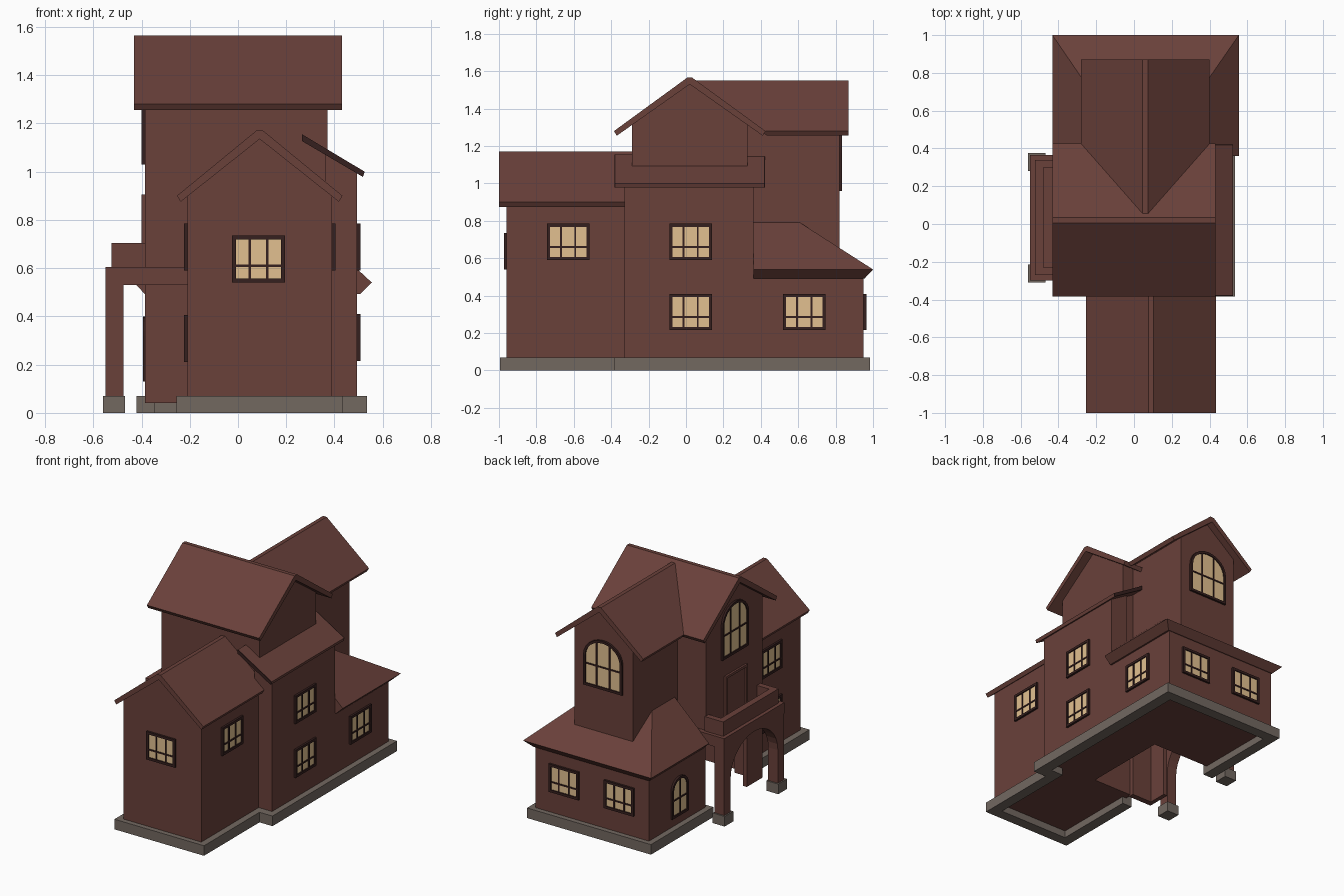
import bpy, bmesh, math
from mathutils import Matrix, Vector

if "Cube" in bpy.data.objects:
    bpy.data.objects.remove(bpy.data.objects["Cube"])

def material(name, rgb):
    m = bpy.data.materials.new(name)
    m.diffuse_color = (*rgb, 1)
    m.use_nodes = True
    m.node_tree.nodes["Principled BSDF"].inputs["Base Color"].default_value = m.diffuse_color
    return m

BROWN = material("brown walls and roofs", (0.142, 0.052, 0.042))
DARK = material("dark trim", (0.036, 0.014, 0.013))
GLASS = material("warm glass", (0.76, 0.53, 0.28))
STONE = material("grey stone", (0.17, 0.138, 0.118))

def finish(name, bm, mats):
    bmesh.ops.recalc_face_normals(bm, faces=bm.faces)
    me = bpy.data.meshes.new(name)
    bm.to_mesh(me)
    bm.free()
    for m in mats:
        me.materials.append(m)
    ob = bpy.data.objects.new(name, me)
    bpy.context.collection.objects.link(ob)
    return ob

def add_prism(bm, pts, axis, a, b, mi=0):
    """Extrude a 2D profile: axis 'x' takes (y, z) points, axis 'y' takes (x, z)."""
    def at(p, t):
        return (t, p[0], p[1]) if axis == 'x' else (p[0], t, p[1])
    lo = [bm.verts.new(at(p, a)) for p in pts]
    hi = [bm.verts.new(at(p, b)) for p in pts]
    n = len(pts)
    fs = [bm.faces.new(lo), bm.faces.new(hi[::-1])]
    fs += [bm.faces.new((lo[i], hi[i], hi[(i + 1) % n], lo[(i + 1) % n])) for i in range(n)]
    for f in fs:
        f.material_index = mi

def rect(u0, u1, z0, z1):
    return [(u0, z0), (u1, z0), (u1, z1), (u0, z1)]

def prism(name, pts, axis, a, b, mat=BROWN):
    bm = bmesh.new()
    add_prism(bm, pts, axis, a, b)
    return finish(name, bm, [mat])

def boxes(name, items, mat):
    bm = bmesh.new()
    for x0, x1, y0, y1, z0, z1 in items:
        add_prism(bm, rect(x0, x1, z0, z1), 'y', y0, y1)
    return finish(name, bm, [mat])

def gable_walls(name, axis, c, half, z0, z1, apex, a, b):
    prism(name, [(c - half, z0), (c + half, z0), (c + half, z1), (c, apex), (c - half, z1)], axis, a, b)

def gable_roof(name, axis, c, half, eave, ridge, a, b):
    r = 0.014
    return prism(name, [(c - half, eave), (c - r, ridge), (c + r, ridge), (c + half, eave),
                        (c + half - 0.015, eave - 0.025), (c, ridge - 0.035),
                        (c - half + 0.015, eave - 0.025)], axis, a, b)

def window(name, x, y, z0, z1, w, turn, arched=False, pane=GLASS, frame=DARK, cols=3, rows=(0.36,)):
    """Framed window facing -y, turned about z in quarter turns."""
    bm = bmesh.new()
    h, t, hw = z1 - z0, 0.017, w / 2
    if arched:
        spring = h - hw * 0.9
        arc = lambda r, rz: [(r * math.cos(i * math.pi / 12), spring + rz * math.sin(i * math.pi / 12))
                             for i in range(13)]
        ao, ai = arc(hw, hw * 0.9), arc(hw - t, hw * 0.9 - t)
        glass = [(-hw + t / 2, t / 2), (hw - t / 2, t / 2)] + arc(hw - t / 2, hw * 0.9 - t / 2)
        add_prism(bm, ao + ai[::-1], 'y', -0.014, 0, 1)
        top_at = lambda u: spring + (hw * 0.9 - t / 2) * math.sqrt(max(0, 1 - (u / hw) ** 2))
        side = spring
    else:
        glass = rect(-hw + t / 2, hw - t / 2, t / 2, h - t / 2)
        add_prism(bm, rect(-hw, hw, h - t, h), 'y', -0.014, 0, 1)
        top_at = lambda u: h - t / 2
        side = h - t
    add_prism(bm, glass, 'y', -0.006, 0, 0)
    add_prism(bm, rect(-hw, hw, 0, t), 'y', -0.014, 0, 1)
    for s in (-1, 1):
        u = s * (hw - t / 2)
        add_prism(bm, rect(u - t / 2, u + t / 2, t, side), 'y', -0.014, 0, 1)
    for i in range(1, cols):
        u = -hw + w * i / cols
        add_prism(bm, rect(u - 0.005, u + 0.005, t, top_at(u)), 'y', -0.011, 0, 1)
    for k in rows:
        add_prism(bm, rect(-hw + t, hw - t, h * k - 0.005, h * k + 0.005), 'y', -0.011, 0, 1)
    bm.transform(Matrix.Translation(Vector((x, y, z0))) @ Matrix.Rotation(turn * math.pi / 2, 4, 'Z'))
    finish(name, bm, [pane, frame])

FRONT, RIGHT, BACK, LEFT = range(4)

# Stone plinth, open at the porch
boxes("stone_plinth", [
    (-0.255, 0.435, -0.995, -0.92, 0, 0.07), (-0.255, -0.18, -0.92, -0.33, 0, 0.07),
    (0.36, 0.435, -0.92, -0.30, 0, 0.07), (0.435, 0.535, -0.385, -0.30, 0, 0.07),
    (0.455, 0.535, -0.30, 0.91, 0, 0.07), (-0.42, 0.535, 0.91, 0.985, 0, 0.07),
    (-0.42, -0.345, 0.30, 0.91, 0, 0.07)], STONE)

# Front wing
gable_walls("front_wing_walls", 'y', 0.09, 0.30, 0.05, 0.91, 1.14, -0.96, -0.28)
gable_roof("front_wing_roof", 'y', 0.09, 0.343, 0.90, 1.17, -1.0, -0.28)

# Tall main block with ridge running across, raised over the recessed entry
gable_walls("main_walls", 'x', 0.02, 0.31, 0.53, 1.32, 1.54, -0.385, 0.37)
gable_roof("main_roof", 'x', 0.02, 0.405, 1.28, 1.565, -0.432, 0.432)
boxes("entry_walls", [(-0.385, -0.2, -0.29, -0.25, 0.04, 0.54), (-0.385, -0.355, -0.25, -0.12, 0.04, 0.54)], BROWN)

# Side bay with lean-to roof and dark verge boards
prism("side_bay_walls", [(0.1, 0.05), (0.494, 0.05), (0.494, 1.0), (0.36, 1.078), (0.36, 0.6), (0.1, 0.6)],
      'y', -0.33, 0.36)
lean = [(0.265, 1.155), (0.525, 1.0), (0.518, 0.978), (0.265, 1.127)]
prism("side_bay_roof", lean, 'y', -0.376, 0.416)
prism("side_bay_verge_front", lean, 'y', -0.382, -0.376, DARK)
prism("side_bay_verge_back", lean, 'y', 0.416, 0.422, DARK)

# Rear tower; the roof's front end follows the main roof slope
gable_walls("rear_tower_walls", 'y', 0.06, 0.225, 0.5, 1.345, 1.53, 0.2, 0.82)
tower_roof = gable_roof("rear_tower_roof", 'y', 0.06, 0.34, 1.28, 1.55, 0.05, 0.87)
for v in tower_roof.data.vertices:
    if v.co.y < 0.1:
        v.co.y = 0.035 + (1.555 - v.co.z) * 1.33

# Single storey rear with hipped skirt roof
prism("rear_walls", rect(-0.38, 0.494, 0.05, 0.52), 'y', 0.33, 0.95)
bm = bmesh.new()
loops = []
for x0, x1, y1, z in ((-0.385, 0.505, 0.955, 0.492), (-0.432, 0.555, 1.0, 0.54), (-0.165, 0.285, 0.61, 0.79)):
    loops.append([bm.verts.new((x, y, z)) for x, y in ((x0, 0.36), (x1, 0.36), (x1, y1), (x0, y1))])
for lo, hi in zip(loops, loops[1:]):
    for i in range(4):
        j = (i + 1) % 4
        bm.faces.new((lo[i], lo[j], hi[j], hi[i]))
bm.faces.new(loops[0])
bm.faces.new(loops[2])
finish("rear_skirt_roof", bm, [BROWN])

# Porch: arched front, deck, parapet and stone feet
arch = [(0.035 + 0.26 * math.cos(i * math.pi / 16), 0.30 + 0.23 * math.sin(i * math.pi / 16)) for i in range(17)]
prism("porch_arch", [(-0.295, 0.05), (-0.295, 0.56), (0.365, 0.56), (0.365, 0.05), (0.295, 0.05)]
      + arch + [(-0.225, 0.05)], 'x', -0.55, -0.475)
boxes("porch_deck", [(-0.55, -0.2, -0.298, 0.365, 0.53, 0.605)], BROWN)
boxes("balcony_parapet", [(-0.525, -0.48, -0.27, 0.34, 0.6, 0.705), (-0.48, -0.38, -0.27, -0.23, 0.6, 0.705),
                          (-0.48, -0.38, 0.30, 0.34, 0.6, 0.705)], BROWN)
boxes("porch_feet", [(-0.56, -0.468, y, y + 0.095, 0, 0.07) for y in (-0.31, 0.28)], STONE)

# Windows
W = 0.228
window("front_window", 0.085, -0.96, 0.54, 0.735, 0.22, FRONT)
window("wing_window_right", 0.39, -0.63, 0.59, 0.785, W, RIGHT)
window("wing_window_left_upper", -0.21, -0.63, 0.59, 0.785, W, LEFT)
window("wing_window_left_lower", -0.21, -0.63, 0.21, 0.405, W, LEFT)
window("bay_window_upper", 0.494, 0.025, 0.59, 0.785, W, RIGHT)
window("bay_window_lower", 0.494, 0.025, 0.215, 0.41, W, RIGHT)
window("rear_window_side", 0.494, 0.632, 0.215, 0.41, W, RIGHT)
for n, x in (("a", 0.27), ("b", -0.155)):
    window("rear_window_" + n, x, 0.95, 0.215, 0.41, W, BACK)
window("rear_arched_side_window", -0.38, 0.62, 0.13, 0.40, 0.18, LEFT, True, cols=2, rows=(0.45,))
window("tower_arched_window", 0.06, 0.82, 0.96, 1.30, 0.30, BACK, True, rows=(0.45,))
window("main_arched_window", -0.385, 0.02, 1.03, 1.39, 0.29, LEFT, True, rows=(0.45,))

# Plain balcony door
window("balcony_door", -0.385, 0.01, 0.605, 0.905, 0.24, LEFT, pane=BROWN, frame=BROWN, cols=1, rows=())
